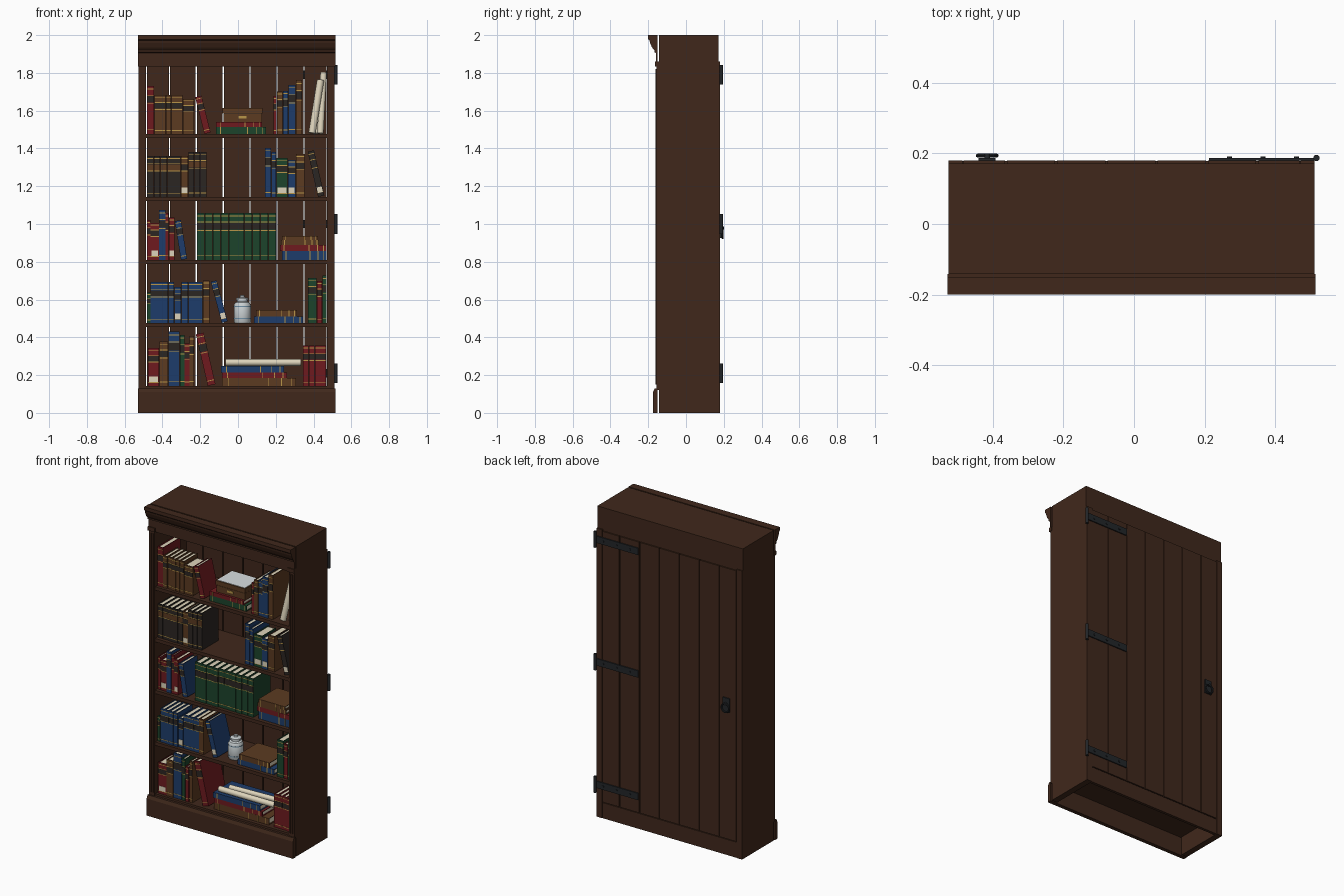
import bpy, bmesh, math, random
from mathutils import Matrix, Vector

cube = bpy.data.objects.get("Cube")
if cube:
    bpy.data.objects.remove(cube, do_unlink=True)
random.seed(4)


def material(name, hex_code):
    rgb = [(int(hex_code[i:i + 2], 16) / 255) ** 2.2 for i in range(0, 6, 2)]
    mat = bpy.data.materials.new(name)
    mat.use_nodes = True
    mat.diffuse_color = (*rgb, 1)
    bsdf = mat.node_tree.nodes["Principled BSDF"]
    bsdf.inputs["Base Color"].default_value = (*rgb, 1)
    bsdf.inputs["Roughness"].default_value = 0.7
    return mat


PALETTE = dict(wood="422c21", iron="272a2d", red="6e2024", blue="233f6b", green="22452f",
               brown="5c3d26", dark="2f2a27", gold="b8954a", cream="ddd3ba",
               paper="d8dde0", glaze="c9d0d2", band="6f8fa5")
MATS = {name: material(name, code) for name, code in PALETTE.items()}


def finish(name, bm, colours, smooth=False):
    bmesh.ops.recalc_face_normals(bm, faces=bm.faces)
    mesh = bpy.data.meshes.new(name)
    bm.to_mesh(mesh)
    bm.free()
    for colour in colours:
        mesh.materials.append(MATS[colour])
    obj = bpy.data.objects.new(name, mesh)
    bpy.context.collection.objects.link(obj)
    if smooth:
        bpy.ops.object.select_all(action="DESELECT")
        obj.select_set(True)
        bpy.context.view_layer.objects.active = obj
        bpy.ops.object.shade_smooth_by_angle(angle=math.radians(35))
    return obj


def boxes(name, parts):
    """One object from (colour, x range, y range, z range) blocks."""
    bm = bmesh.new()
    colours = list(dict.fromkeys(p[0] for p in parts))
    for colour, *ranges in parts:
        size = [abs(b - a) for a, b in ranges]
        mid = Vector([(a + b) / 2 for a, b in ranges])
        made = bmesh.ops.create_cube(bm, size=1, matrix=Matrix.Translation(mid) @ Matrix.Diagonal((*size, 1)))
        for face in {f for v in made["verts"] for f in v.link_faces}:
            face.material_index = colours.index(colour)
    return finish(name, bm, colours)


def rod(name, start, end, radius, colour, sides=16):
    start, end = Vector(start), Vector(end)
    axis = end - start
    bm = bmesh.new()
    turn = axis.to_track_quat("Z", "Y").to_matrix().to_4x4()
    bmesh.ops.create_cone(bm, cap_ends=True, segments=sides, radius1=radius, radius2=radius, depth=axis.length,
                          matrix=Matrix.Translation((start + end) / 2) @ turn)
    return finish(name, bm, [colour], smooth=True)


def moulding(name, profile, x0, x1, colour):
    """A (y, z) profile pushed along x."""
    bm = bmesh.new()
    face = bm.faces.new([bm.verts.new((x0, y, z)) for y, z in profile])
    made = bmesh.ops.extrude_face_region(bm, geom=[face])["geom"]
    bmesh.ops.translate(bm, vec=(x1 - x0, 0, 0), verts=[v for v in made if isinstance(v, bmesh.types.BMVert)])
    return finish(name, bm, [colour])


def lathe(name, profile, centre, colour):
    bm = bmesh.new()
    verts = [bm.verts.new((r, 0, z)) for r, z in profile]
    edges = [bm.edges.new(pair) for pair in zip(verts, verts[1:])]
    bmesh.ops.spin(bm, geom=verts + edges, cent=(0, 0, 0), axis=(0, 0, 1), angle=math.tau, steps=24)
    bmesh.ops.remove_doubles(bm, verts=bm.verts, dist=1e-4)
    obj = finish(name, bm, [colour], smooth=True)
    obj.location = centre
    return obj


# Carcass
MID, OUT, INN = -0.007, 0.519, 0.479
LEFT, RIGHT = MID - INN, MID + INN
SHELVES = [0.143 + i * 0.3335 for i in range(5)]
for side, s in (("right", -1), ("left", 1)):
    boxes(side + "_side_panel", [("wood", (MID + s * OUT, MID + s * INN), (-0.142, 0.18), (0, 1.86))])
    boxes(side + "_pilaster", [
        ("wood", (MID + s * OUT, MID + s * INN), (-0.156, -0.142), (0.12, 1.86)),
        ("wood", (MID + s * 0.507, MID + s * 0.501), (-0.161, -0.156), (0.15, 1.82)),
        ("wood", (MID + s * 0.494, MID + s * 0.488), (-0.161, -0.156), (0.15, 1.82)),
        ("wood", (MID + s * 0.522, MID + s * 0.472), (-0.164, -0.142), (1.835, 1.86))])
for z in SHELVES:
    boxes("shelf", [("wood", (LEFT, RIGHT), (-0.15, 0.163), (z - 0.022, z))])
boxes("top_rail", [("wood", (LEFT, RIGHT), (-0.158, -0.142), (1.835, 1.86))])
boxes("header_box", [("wood", (MID - OUT, MID + OUT), (-0.142, 0.172), (1.85, 2))])
moulding("cornice", [(-0.15, 2), (-0.2, 2), (-0.2, 1.978), (-0.193, 1.972), (-0.19, 1.958), (-0.18, 1.935),
                     (-0.168, 1.92), (-0.168, 1.91), (-0.158, 1.905), (-0.158, 1.86), (-0.15, 1.86)],
         MID - 0.522, MID + 0.522, "wood")
moulding("plinth", [(-0.15, 0), (-0.175, 0), (-0.175, 0.11), (-0.165, 0.13), (-0.15, 0.13)],
         MID - 0.522, MID + 0.522, "wood")

# Planked back door
PLANK = 0.1425
for i in range(7):
    x = MID + (i - 3.5) * PLANK
    boxes("back_plank", [("wood", (max(x, LEFT) + 0.003, min(x + PLANK, RIGHT) - 0.003), (0.163, 0.18), (0.105, 1.85))])
boxes("back_bottom_rail", [("wood", (LEFT, RIGHT), (0.16, 0.178), (0, 0.1))])

# Strap hinges and ring pull
for z in (0.21, 1.0, 1.79):
    boxes("hinge_strap", [("iron", (0.212, 0.515), (0.18, 0.187), (z - 0.022, z + 0.022))])
    rod("hinge_knuckle", (0.517, 0.187, z - 0.052), (0.517, 0.187, z + 0.052), 0.009, "iron")
    for x in (0.27, 0.365, 0.46):
        rod("hinge_rivet", (x, 0.185, z), (x, 0.191, z), 0.007, "iron", 8)
boxes("pull_plate", [("iron", (-0.44, -0.392), (0.18, 0.187), (0.925, 1.015))])
rod("pull_stud", (-0.416, 0.185, 0.98), (-0.416, 0.2, 0.98), 0.008, "iron")
bpy.ops.mesh.primitive_torus_add(location=(-0.416, 0.194, 0.953), rotation=(math.pi / 2, 0, 0), major_radius=0.027,
                                 minor_radius=0.0055, major_segments=24, minor_segments=8)
ring = bpy.context.object
ring.name = "pull_ring"
ring.data.materials.append(MATS["iron"])
bpy.ops.object.shade_smooth_by_angle()


# Books: spine at the front, standing on the local origin
def book(colour, w, h, label="dark", tag=False, depth=None):
    d = depth or min(0.7 * h, 0.19)
    half, board = w / 2, min(0.004, w / 6)
    parts = [(colour, (-half, half), (0, 0.006), (0, h)),
             (colour, (-half, board - half), (0.006, d), (0, h)),
             (colour, (half - board, half), (0.006, d), (0, h)),
             ("cream", (board - half, half - board), (0.006, d - 0.005), (0.004, h - 0.005))]
    for level in (0.08, 0.62, 0.8, 0.93):
        parts.append(("gold", (-half, half), (-0.001, 0), (level * h, level * h + 0.004)))
    parts.append((label, (-half, half), (-0.0012, 0), (0.65 * h, 0.79 * h)))
    if tag:
        parts.append(("cream", (-half * 0.8, half * 0.8), (-0.002, 0), (0.02, 0.05)))
    return boxes(colour + "_book", parts)


def row(shelf, x, *runs):
    """Upright runs of (colour, count, width, height, optional tag)."""
    for colour, count, w, h, *tag in runs:
        for _ in range(count):
            obj = book(colour, w - 0.002, h, "brown" if colour == "dark" else "dark", bool(tag))
            obj.location = (x + w / 2, -0.13 + random.uniform(-0.004, 0.004), SHELVES[shelf])
            x += w


def leaning(shelf, x, colour, w, h, degrees, tag=False):
    a = math.radians(degrees)
    obj = book(colour, w, h, tag=tag)
    obj.rotation_euler.y = -a
    obj.location = (x + w / 2 * math.cos(a), -0.13, SHELVES[shelf] + w / 2 * math.sin(a))


def stack(shelf, *layers):
    """Flat books of (colour, x start, x end, thickness), bottom first."""
    z = SHELVES[shelf]
    for colour, x0, x1, t in layers:
        obj = book(colour, t, x1 - x0, colour, depth=0.19)
        obj.rotation_euler.y = math.pi / 2
        obj.location = (x0, -0.125, z + t / 2)
        z += t
    return z


# Bottom shelf
row(0, -0.478, ("red", 1, 0.062, 0.2, "tag"), ("brown", 1, 0.047, 0.235), ("blue", 1, 0.06, 0.288),
    ("green", 1, 0.026, 0.27), ("red", 1, 0.026, 0.225), ("brown", 1, 0.024, 0.265))
leaning(0, -0.16, "red", 0.042, 0.28, 13)
top = stack(0, ("brown", -0.085, 0.307, 0.042), ("red", -0.085, 0.26, 0.03), ("blue", -0.09, 0.243, 0.034))
rod("front_scroll", (-0.065, -0.095, top + 0.018), (0.333, -0.095, top + 0.018), 0.018, "cream")
rod("rear_scroll", (-0.03, -0.04, top + 0.016), (0.3, -0.025, top + 0.016), 0.016, "cream")
row(0, 0.344, ("red", 4, 0.031, 0.214))

# Second shelf
row(1, -0.483, ("green", 1, 0.02, 0.16), ("blue", 4, 0.0315, 0.217), ("blue", 1, 0.036, 0.19, "tag"),
    ("blue", 3, 0.038, 0.217), ("brown", 1, 0.036, 0.225))
leaning(1, -0.086, "blue", 0.032, 0.225, 15, True)
stack(1, ("blue", 0.085, 0.345, 0.034), ("brown", 0.095, 0.312, 0.034))
row(1, 0.37, ("green", 1, 0.046, 0.238), ("red", 1, 0.03, 0.222), ("green", 1, 0.024, 0.25))
JAR = (0.023, -0.055, SHELVES[1])
lathe("jar", [(0, 0), (0.041, 0), (0.045, 0.006), (0.045, 0.095), (0.038, 0.108), (0.027, 0.113), (0.027, 0.12),
              (0.033, 0.122), (0.033, 0.131), (0.012, 0.136), (0.012, 0.146), (0, 0.148)], JAR, "glaze")
for z, h in ((0.02, 0.005), (0.085, 0.005)):
    lathe("jar_stripe", [(0.044, z), (0.0458, z), (0.0458, z + h), (0.044, z + h)], JAR, "band")

# Middle shelf
row(2, -0.483, ("red", 1, 0.02, 0.21), ("red", 1, 0.045, 0.196, "tag"), ("blue", 1, 0.034, 0.265),
    ("red", 1, 0.018, 0.248), ("red", 1, 0.03, 0.225, "tag"))
leaning(2, -0.302, "blue", 0.033, 0.208, 9)
row(2, -0.217, ("green", 10, 0.0418, 0.248))
stack(2, ("blue", 0.233, 0.468, 0.048), ("red", 0.222, 0.468, 0.03), ("brown", 0.228, 0.43, 0.026),
      ("brown", 0.233, 0.423, 0.022))

# Fourth shelf
row(3, -0.483, ("dark", 5, 0.036, 0.217), ("brown", 1, 0.04, 0.217, "tag"), ("dark", 3, 0.032, 0.238))
row(3, 0.143, ("blue", 1, 0.034, 0.26), ("blue", 1, 0.026, 0.238), ("green", 1, 0.06, 0.206, "tag"),
    ("blue", 1, 0.042, 0.196, "tag"), ("brown", 1, 0.048, 0.228))
leaning(3, 0.424, "dark", 0.034, 0.245, 13, True)

# Top shelf with chest and scrolls
row(4, -0.483, ("red", 1, 0.04, 0.254), ("brown", 5, 0.03, 0.206), ("brown", 1, 0.062, 0.186))
leaning(4, -0.178, "red", 0.034, 0.2, 14)
top = stack(4, ("green", -0.116, 0.148, 0.036), ("red", -0.116, 0.127, 0.026))
boxes("small_chest", [("brown", (-0.078, 0.127), (-0.11, 0.05), (top, top + 0.043)),
                      ("brown", (-0.081, 0.13), (-0.113, 0.053), (top + 0.046, top + 0.074)),
                      ("dark", (-0.075, 0.124), (-0.107, 0.047), (top + 0.043, top + 0.046)),
                      ("paper", (-0.074, 0.123), (-0.106, 0.046), (top + 0.074, top + 0.076)),
                      ("gold", (0.003, 0.046), (-0.116, -0.113), (top + 0.02, top + 0.034))])
row(4, 0.188, ("red", 1, 0.018, 0.2), ("brown", 1, 0.03, 0.225), ("blue", 1, 0.03, 0.228), ("blue", 1, 0.04, 0.26),
    ("brown", 1, 0.034, 0.285))
z = SHELVES[4]
rod("leaning_scroll", (0.392, -0.1, z + 0.004), (0.437, -0.06, z + 0.285), 0.019, "cream")
rod("tall_scroll", (0.436, -0.08, z + 0.003), (0.453, -0.03, z + 0.325), 0.017, "cream")
rod("rear_leaning_scroll", (0.41, -0.03, z + 0.003), (0.445, 0.02, z + 0.27), 0.016, "cream")
